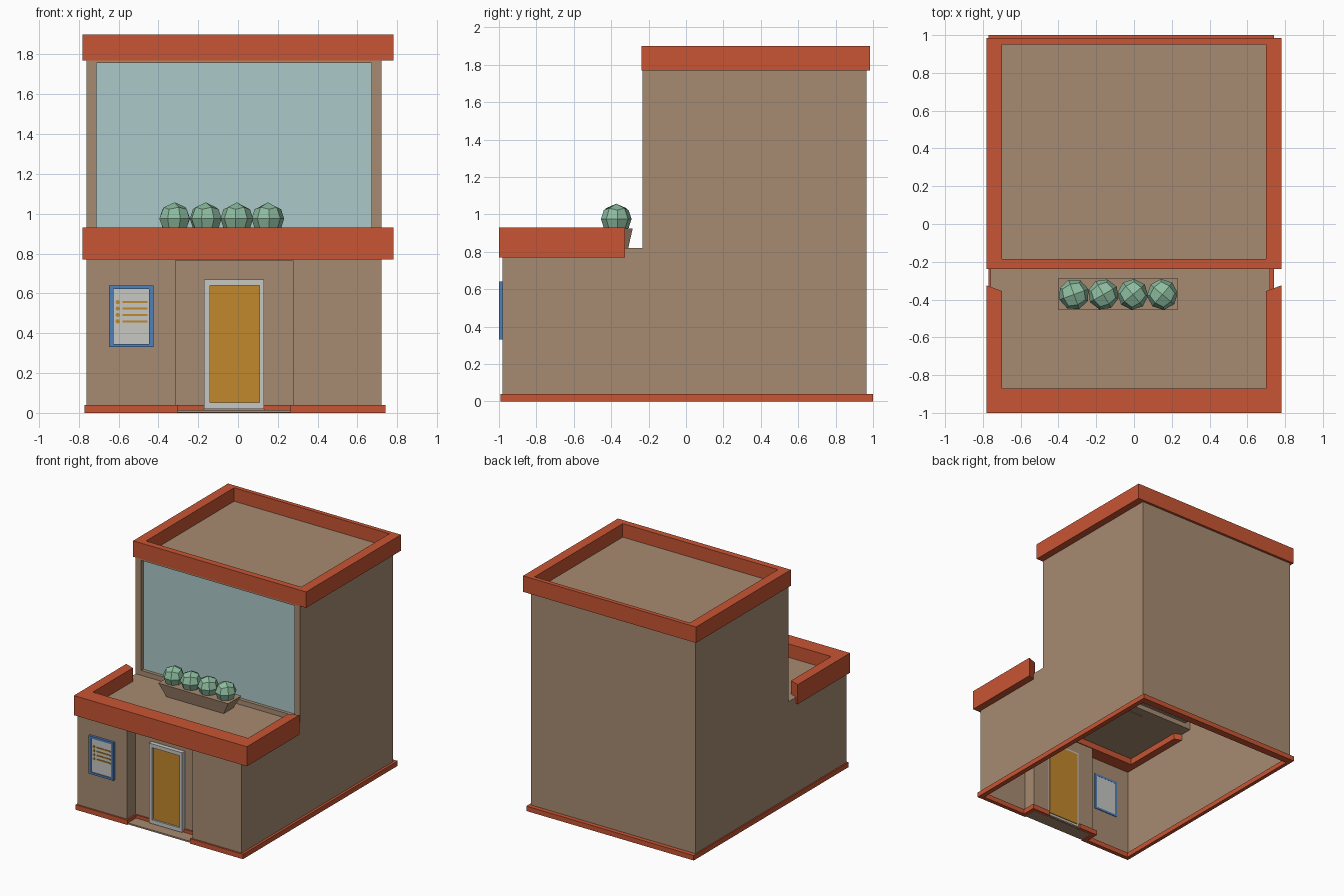
import bpy, bmesh, math
from mathutils import Vector, Matrix

if "Cube" in bpy.data.objects:
    bpy.data.objects.remove(bpy.data.objects["Cube"])


def material(name, r, g, b):
    m = bpy.data.materials.new(name)
    m.diffuse_color = (r, g, b, 1)
    m.use_nodes = True
    m.node_tree.nodes["Principled BSDF"].inputs["Base Color"].default_value = m.diffuse_color
    return m


TAN = material("tan wall", 0.39, 0.26, 0.165)
RED = material("brick red trim", 0.58, 0.09, 0.034)
GLASS = material("pale teal glass", 0.41, 0.58, 0.58)
GOLD = material("golden orange", 0.53, 0.246, 0.025)
GREY = material("light grey", 0.57, 0.57, 0.55)
BLUE = material("sign blue", 0.08, 0.216, 0.49)
GREEN = material("leaf green", 0.27, 0.51, 0.35)


def finish(name, bm, mat):
    bmesh.ops.remove_doubles(bm, verts=bm.verts, dist=1e-5)
    bmesh.ops.recalc_face_normals(bm, faces=bm.faces)
    me = bpy.data.meshes.new(name)
    bm.to_mesh(me)
    bm.free()
    me.materials.append(mat)
    ob = bpy.data.objects.new(name, me)
    bpy.context.collection.objects.link(ob)
    return ob


def faces(name, mat, polys):
    bm = bmesh.new()
    for p in polys:
        bm.faces.new([bm.verts.new(v) for v in p])
    return finish(name, bm, mat)


def flat(a, b, c):      # plan outline, c is height
    return (a, b, c)


def upright(a, b, c):   # front outline, c is depth
    return (a, c, b)


def rect(x0, x1, y0, y1):
    return [(x0, y0), (x1, y0), (x1, y1), (x0, y1)]


def sides(outline, lo, hi, place):
    n = len(outline)
    return [[place(*outline[i], lo), place(*outline[(i + 1) % n], lo),
             place(*outline[(i + 1) % n], hi), place(*outline[i], hi)] for i in range(n)]


def prism(name, mat, outline, lo, hi, place=flat):
    caps = [[place(*p, h) for p in outline] for h in (lo, hi)]
    return faces(name, mat, caps + sides(outline, lo, hi, place))


def ring_caps(outer, inner, h, place):
    n = len(outer)
    return [[place(*outer[i], h), place(*outer[(i + 1) % n], h),
             place(*inner[(i + 1) % n], h), place(*inner[i], h)] for i in range(n)]


def ring(name, mat, outer, inner, lo, hi, place=flat):
    polys = sides(outer, lo, hi, place) + sides(inner, lo, hi, place)
    for h in (lo, hi):
        polys += ring_caps(outer, inner, h, place)
    return faces(name, mat, polys)


# Building shell: open underneath, with a door recess and a window opening
X0, X1, YF, YB, YU = -0.76, 0.72, -0.98, 0.965, -0.232
Z1, Z2 = 0.82, 1.79
RX0, RX1, RY, RZ = -0.315, 0.275, -0.87, 0.765
GY = -0.205
profile = [(YF, 0), (YB, 0), (YB, Z2), (YU, Z2), (YU, Z1), (YF, Z1)]
shell = [[(x, y, z) for y, z in profile] for x in (X0, X1)]
for i in (1, 2, 4):
    (ya, za), (yb, zb) = profile[i], profile[i + 1]
    shell.append([(X0, ya, za), (X1, ya, za), (X1, yb, zb), (X0, yb, zb)])
recess = [(RX0, 0), (RX0, RZ), (RX1, RZ), (RX1, 0)]
shell.append([(x, YF, z) for x, z in [(X0, 0)] + recess + [(X1, 0), (X1, Z1), (X0, Z1)]])
shell += sides(recess, YF, RY, upright)[:3]
shell.append([(x, RY, z) for x, z in recess])
opening = rect(-0.71, 0.67, 0.86, 1.757)
shell += ring_caps(rect(X0, X1, Z1, Z2), opening, YU, upright)
shell += sides(opening, YU, GY, upright)
faces("building_walls", TAN, shell)
faces("upper_window", GLASS, [[(x, GY, z) for x, z in opening]])

# Red trims
ring("upper_parapet", RED, rect(-0.78, 0.78, -0.237, 0.985),
     rect(-0.70, 0.70, -0.185, 0.95), 1.77, 1.90)
prism("lower_parapet", RED,
      [(-0.78, -0.325), (-0.78, -1.0), (0.78, -1.0), (0.78, -0.325),
       (0.70, -0.355), (0.70, -0.87), (-0.70, -0.87), (-0.70, -0.355)], 0.77, 0.93)
outer = [(-0.17, -0.882), (-0.303, -0.882), (-0.303, -0.993), (-0.77, -0.993), (-0.77, 1.0),
         (0.74, 1.0), (0.74, -0.993), (0.263, -0.993), (0.263, -0.882), (0.13, -0.882)]
inner = [(0.13, -0.85), (0.30, -0.85), (0.30, -0.96), (0.70, -0.96), (0.70, 0.94),
         (-0.74, 0.94), (-0.74, -0.96), (-0.34, -0.96), (-0.34, -0.85), (-0.17, -0.85)]
prism("base_trim", RED, outer + inner, 0, 0.04)
prism("door_step", TAN, rect(RX0, RX1, -0.985, -0.86), 0.002, 0.014)

# Door
ring("door_frame", GREY, rect(-0.17, 0.13, 0.02, 0.67), rect(-0.14, 0.107, 0.052, 0.64),
     -0.905, -0.868, upright)
prism("door_panel", GOLD, rect(-0.155, 0.12, 0.035, 0.655), -0.89, -0.862, upright)

# Menu board with bullet lines
ring("board_frame", BLUE, rect(-0.648, -0.425, 0.33, 0.64), rect(-0.626, -0.447, 0.347, 0.622),
     -1.0, -0.975, upright)
prism("board_page", GREY, rect(-0.63, -0.443, 0.343, 0.626), -0.992, -0.976, upright)
for i in range(4):
    z = 0.556 - i * 0.032
    prism("board_line_%d" % (i + 1), GOLD, rect(-0.58, -0.455, z - 0.005, z + 0.005),
          -0.997, -0.991, upright)
    dot = [(-0.604 + 0.011 * math.cos(k * math.pi / 4), z + 0.011 * math.sin(k * math.pi / 4))
           for k in range(8)]
    prism("board_dot_%d" % (i + 1), GOLD, dot, -0.997, -0.991, upright)

# Planter trough, tapering downwards
top = [(x, y, 0.925) for x, y in rect(-0.40, 0.23, -0.455, -0.285)]
low = [(x, y, 0.815) for x, y in rect(-0.34, 0.17, -0.43, -0.31)]
faces("planter", TAN, [top, low] + [[low[i], low[(i + 1) % 4], top[(i + 1) % 4], top[i]]
                                    for i in range(4)])

# Four faceted bushes: rounded subdivided cubes
for i in range(4):
    bm = bmesh.new()
    bmesh.ops.create_cube(bm, size=2)
    bmesh.ops.subdivide_edges(bm, edges=bm.edges, cuts=1, use_grid_fill=True)
    turn = Matrix.Rotation(math.radians(20 + 10 * i), 3, 'Z')
    for v in bm.verts:
        v.co = turn @ (v.co.normalized() * 0.082) + Vector((-0.318 + i * 0.156, -0.373, 0.975))
    finish("bush_%d" % (i + 1), bm, GREEN)
